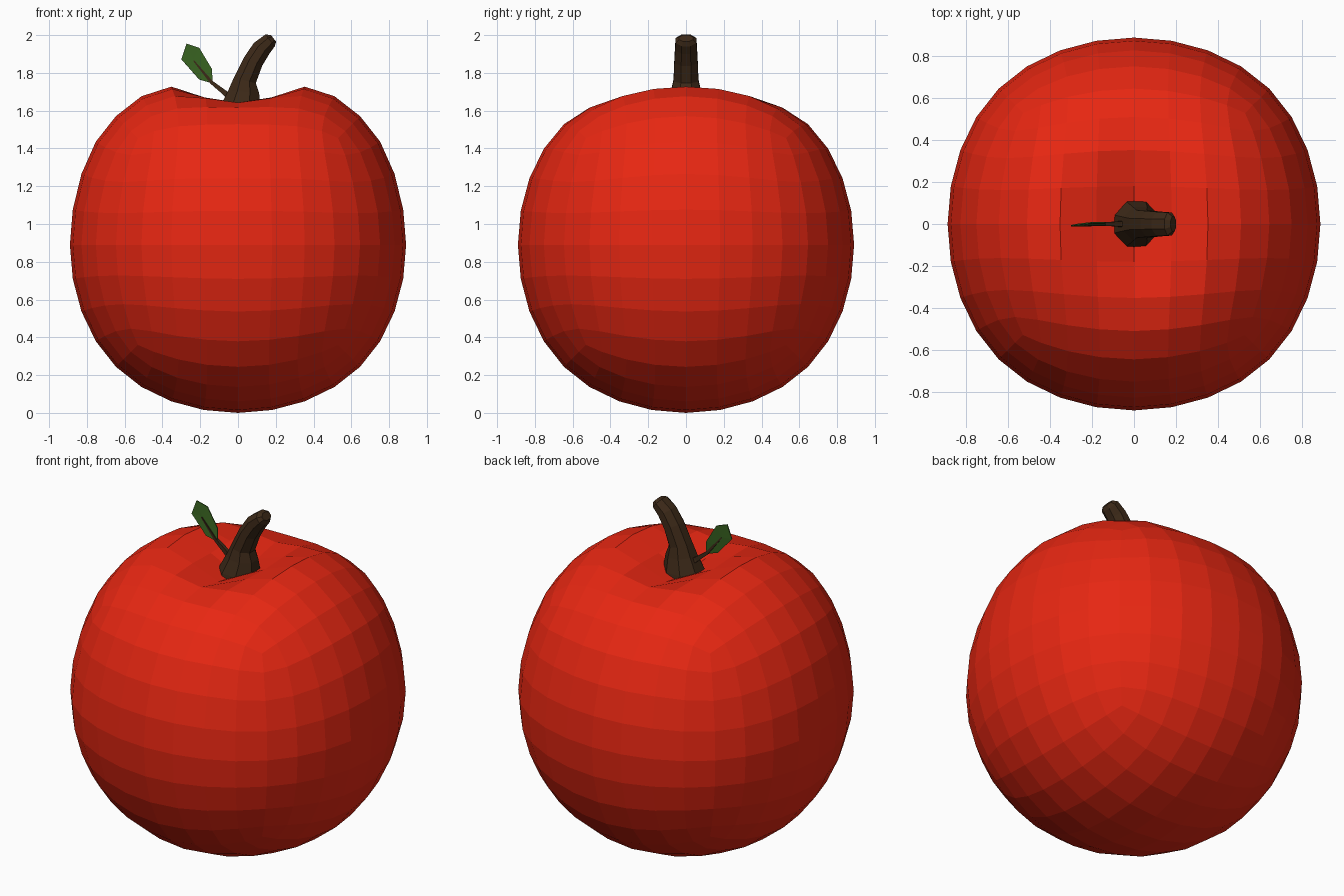
import bpy, bmesh
from math import exp, pi, cos, sin, radians
from mathutils import Vector

if "Cube" in bpy.data.objects:
    bpy.data.objects.remove(bpy.data.objects["Cube"])


def material(name, rgb):
    m = bpy.data.materials.new(name)
    m.diffuse_color = (*rgb, 1)
    m.use_nodes = True
    m.node_tree.nodes["Principled BSDF"].inputs["Base Color"].default_value = m.diffuse_color
    return m


def mesh_object(name, bm, mat):
    bmesh.ops.recalc_face_normals(bm, faces=bm.faces)
    me = bpy.data.meshes.new(name)
    bm.to_mesh(me)
    bm.free()
    me.materials.append(mat)
    ob = bpy.data.objects.new(name, me)
    bpy.context.collection.objects.link(ob)
    return ob


def loft(name, sections, sides, mat):
    """Tube through (x, y, z, tilt, half width, half depth) sections in the xz plane."""
    bm = bmesh.new()
    rings = []
    for x, y, z, tilt, hx, hy in sections:
        t, k = radians(tilt), 1 / cos(pi / sides)
        ring = []
        for i in range(sides):
            a = 2 * pi * (i + 0.5) / sides
            u, v = hx * k * cos(a), hy * k * sin(a)
            ring.append(bm.verts.new((x + u * cos(t), y + v, z - u * sin(t))))
        rings.append(ring)
    for r, s in zip(rings, rings[1:]):
        for i in range(sides):
            j = (i + 1) % sides
            bm.faces.new((r[i], r[j], s[j], s[i]))
    bm.faces.new(rings[0])
    bm.faces.new(rings[-1])
    return mesh_object(name, bm, mat)


red = material("skin_red", (0.8, 0.02, 0.006))
brown = material("bark_brown", (0.045, 0.022, 0.009))
green = material("leaf_green", (0.04, 0.125, 0.015))

# Fruit: rounded cube with a hollow between two raised lobes
R = 0.89
bm = bmesh.new()
bmesh.ops.create_cube(bm, size=2)
fruit = mesh_object("fruit", bm, red)
sub = fruit.modifiers.new("round", 'SUBSURF')
sub.subdivision_type = 'CATMULL_CLARK'
sub.levels = sub.render_levels = 3
bpy.context.view_layer.objects.active = fruit
fruit.select_set(True)
bpy.ops.object.modifier_apply(modifier=sub.name)
scale = R / max(v.co.x for v in fruit.data.vertices)
for v in fruit.data.vertices:
    v.co *= scale
    x, y, z = v.co
    if z > 0:
        hollow = 0.2 * exp(-(x / 0.23) ** 2 - (y / 0.36) ** 2)
        lobe = 0.035 * min(1, (x / 0.4) ** 2) * min(1, z / 0.5)
        v.co.z += (lobe - hollow) * min(1, z / 0.4)
    v.co.z += R
for p in fruit.data.polygons:
    p.use_smooth = False

# Stem: flared foot, bending to the right, bevelled tip
loft("stem", [
    (0.012, 0, 1.58, 0, 0.115, 0.112),
    (0.012, 0, 1.62, 0, 0.108, 0.105),
    (0.030, 0, 1.70, 5, 0.082, 0.080),
    (0.036, 0, 1.76, 14, 0.060, 0.066),
    (0.080, 0, 1.86, 25, 0.053, 0.062),
    (0.125, 0, 1.93, 35, 0.050, 0.058),
    (0.170, 0, 1.972, 52, 0.040, 0.055),
    (0.188, 0, 1.983, 52, 0.022, 0.036),
], 8, brown)

# Leaf stalk: tapering twig that continues as the midrib
loft("leaf_stalk", [
    (-0.01, 0, 1.66, -40, 0.030, 0.022),
    (-0.07, 0, 1.695, -35, 0.014, 0.012),
    (-0.14, 0, 1.75, -48, 0.009, 0.009),
    (-0.235, -0.004, 1.865, -55, 0.003, 0.007),
], 4, brown)

# Leaf blade: two halves lightly folded along the midrib
rib = [(-0.135, 1.745), (-0.19, 1.81), (-0.235, 1.87), (-0.272, 1.955)]
right = [(-0.138, 1.82), (-0.205, 1.932)]
left = [(-0.205, 1.765), (-0.300, 1.872)]
bm = bmesh.new()
c = [bm.verts.new((x, -0.002, z)) for x, z in rib]
for side, y in ((right, 0.006), (left, -0.008)):
    a, b = [bm.verts.new((x, y, z)) for x, z in side]
    bm.faces.new((c[0], a, c[1]))
    bm.faces.new((c[1], a, b, c[2]))
    bm.faces.new((c[2], b, c[3]))
leaf = mesh_object("leaf", bm, green)
thick = leaf.modifiers.new("thickness", 'SOLIDIFY')
thick.thickness = 0.006
thick.offset = 0
